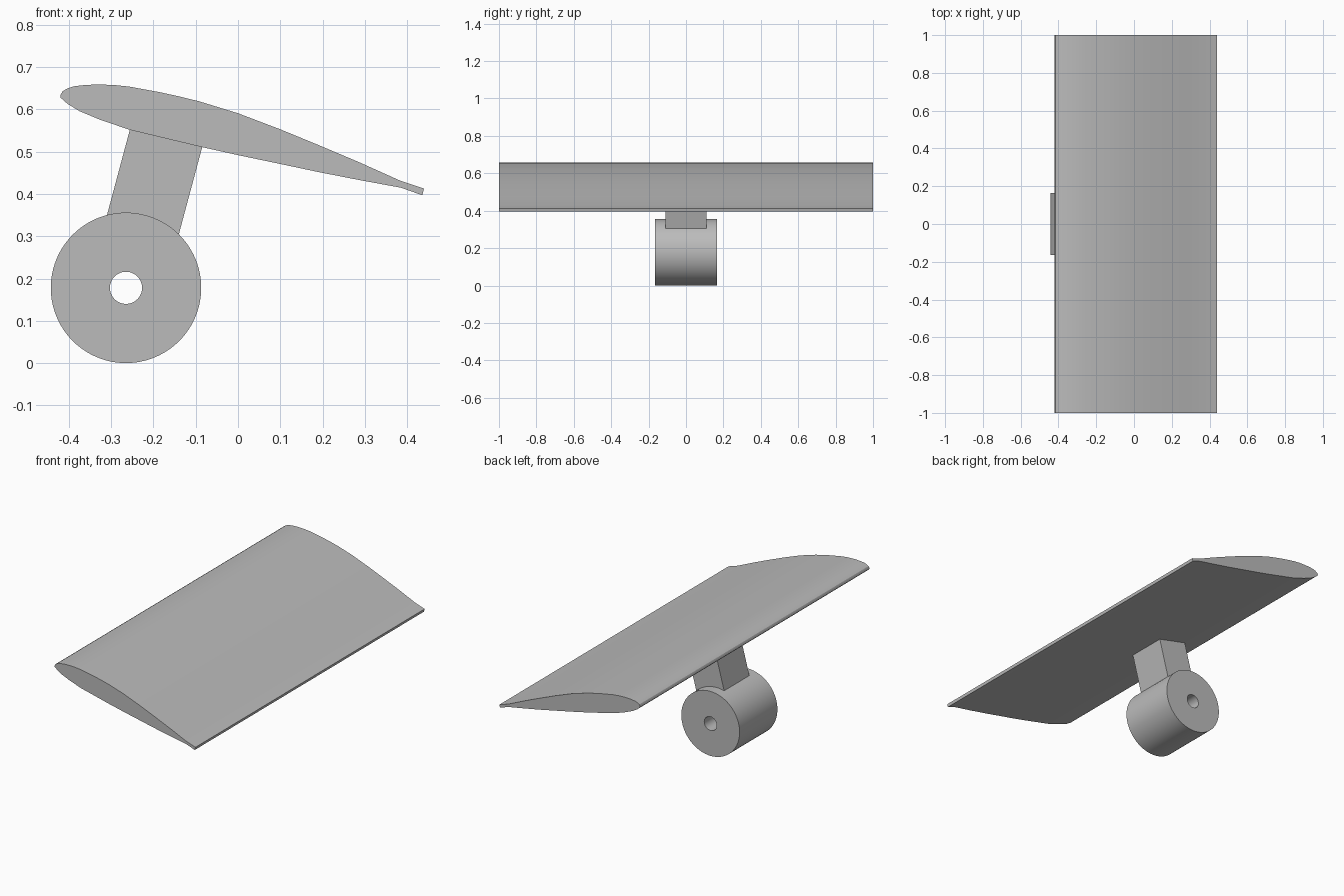
import bpy
import bmesh
from math import sin, cos, pi, radians
from mathutils import Matrix, Vector

default_cube = bpy.data.objects.get("Cube")
if default_cube:
    bpy.data.objects.remove(default_cube, do_unlink=True)

# One flat grey for every part
grey = bpy.data.materials.new("plain grey")
grey.use_nodes = True
colour = (0.5, 0.5, 0.5, 1)
grey.diffuse_color = colour
grey.node_tree.nodes["Principled BSDF"].inputs["Base Color"].default_value = colour


def finish(name, bm):
    """Turn a bmesh into a smooth shaded object with crisp edges."""
    bmesh.ops.recalc_face_normals(bm, faces=bm.faces)
    mesh = bpy.data.meshes.new(name)
    bm.to_mesh(mesh)
    bm.free()
    mesh.materials.append(grey)
    obj = bpy.data.objects.new(name, mesh)
    bpy.context.collection.objects.link(obj)
    bpy.ops.object.select_all(action='DESELECT')
    obj.select_set(True)
    bpy.context.view_layer.objects.active = obj
    bpy.ops.object.shade_smooth_by_angle(angle=radians(30))
    return obj


def extrude_profile(name, points, half_depth):
    """Extrude a closed x-z outline evenly to both sides of y = 0."""
    bm = bmesh.new()
    face = bm.faces.new([bm.verts.new((x, -half_depth, z)) for x, z in points])
    extruded = bmesh.ops.extrude_face_region(bm, geom=[face], use_keep_orig=True)
    moved = [v for v in extruded["geom"] if isinstance(v, bmesh.types.BMVert)]
    bmesh.ops.translate(bm, verts=moved, vec=(0, 2 * half_depth, 0))
    return finish(name, bm)


def ring(name, centre, outer, inner, half_depth, segments=96):
    """Drum with a through bore along y, made by spinning a rectangle."""
    bm = bmesh.new()
    section = [(outer, -half_depth), (outer, half_depth),
               (inner, half_depth), (inner, -half_depth)]
    loops = []
    for i in range(segments):
        a = 2 * pi * i / segments
        loops.append([bm.verts.new((centre.x + r * cos(a), y, centre.y + r * sin(a)))
                      for r, y in section])
    for i, loop in enumerate(loops):
        following = loops[(i + 1) % segments]
        for j in range(len(section)):
            k = (j + 1) % len(section)
            bm.faces.new((loop[j], loop[k], following[k], following[j]))
    return finish(name, bm)


# Wing: tilted airfoil outline with a thin squared trailing lip
upper = [(-.42, .634), (-.415, .643), (-.403, .65), (-.387, .655), (-.36, .658),
         (-.332, .659), (-.295, .658), (-.257, .654), (-.186, .641), (-.14, .631),
         (-.091, .619), (0, .591), (.1, .553), (.19, .516), (.287, .475),
         (.385, .431), (.44, .413)]
lower = [(.436, .397), (.385, .415), (.287, .433), (.19, .452), (.1, .471),
         (0, .492), (-.09, .512), (-.186, .535), (-.257, .552), (-.327, .576),
         (-.375, .596), (-.403, .613), (-.42, .628)]
extrude_profile("wing", upper + lower, 1)

# Roller drum with a bore through its axis
hub = Vector((-.265, .178))
ring("roller", hub, .178, .038, .165)

# Strut: leaning block running from inside the roller up into the wing
lean = Matrix.Rotation(radians(-15), 2)
block = [(-.088, .1), (.088, .1), (.088, .375), (-.088, .375)]
extrude_profile("strut", [hub + lean @ Vector(p) for p in block], .11)
